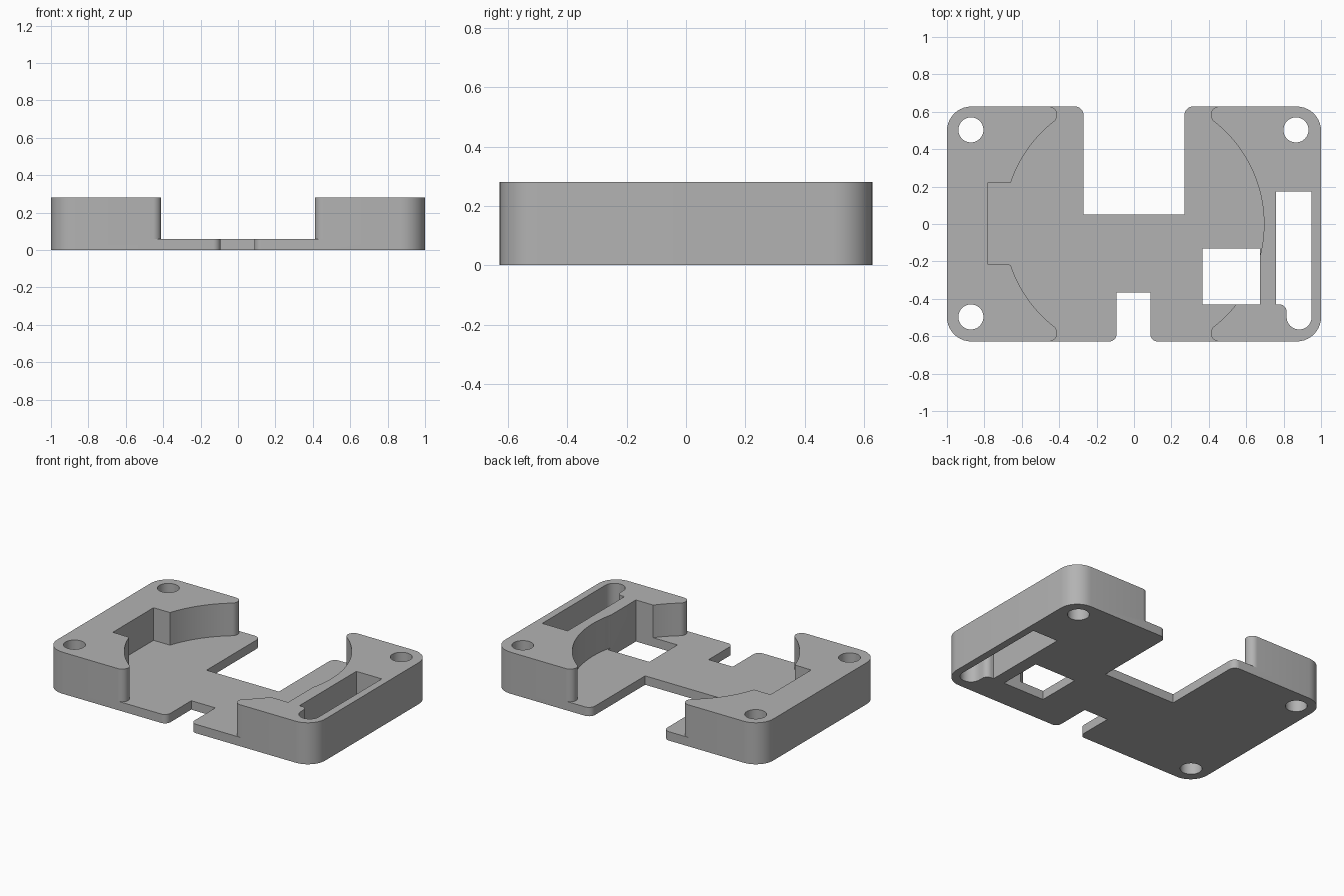
import bpy, bmesh, math
from mathutils import Vector

if "Cube" in bpy.data.objects:
    bpy.data.objects.remove(bpy.data.objects["Cube"])

H, FLOOR, Y = 0.28, 0.06, 0.628      # wall height, floor thickness, half depth
R, LIP = 0.695, 0.045                # pocket radius, rounded wall-end radius

grey = bpy.data.materials.new("grey plastic")
grey.diffuse_color = (0.45, 0.45, 0.45, 1)
grey.use_nodes = True
grey.node_tree.nodes["Principled BSDF"].inputs["Base Color"].default_value = grey.diffuse_color


def arc(cx, cy, r, a0, a1, n):
    """Points along an arc, angles in degrees."""
    angles = [math.radians(a0 + (a1 - a0) * i / n) for i in range(n + 1)]
    return [(cx + r * math.cos(a), cy + r * math.sin(a)) for a in angles]


def rounded(corners, n=10):
    """Polygon from (x, y, radius) with right-angle corners rounded."""
    pts = []
    for i, (x, y, r) in enumerate(corners):
        if r == 0:
            pts.append((x, y))
            continue
        p = Vector((x, y))
        u = (Vector(corners[i - 1][:2]) - p).normalized()
        v = (Vector(corners[(i + 1) % len(corners)][:2]) - p).normalized()
        c = p + (u + v) * r
        for k in range(n + 1):
            a = math.pi / 2 * k / n
            pts.append(tuple(c - v * r * math.cos(a) - u * r * math.sin(a)))
    return pts


def prism(name, pts, z0, z1):
    bm = bmesh.new()
    face = bm.faces.new([bm.verts.new((x, y, z0)) for x, y in pts])
    ext = bmesh.ops.extrude_face_region(bm, geom=[face])["geom"]
    for v in ext:
        if isinstance(v, bmesh.types.BMVert):
            v.co.z = z1
    bmesh.ops.recalc_face_normals(bm, faces=bm.faces)
    me = bpy.data.meshes.new(name)
    bm.to_mesh(me)
    bm.free()
    ob = bpy.data.objects.new(name, me)
    bpy.context.collection.objects.link(ob)
    me.materials.append(grey)
    return ob


# Block with rounded corners and the front and back notches
body = prism("mount_body", rounded([
    (-1, -Y, .13), (-.093, -Y, .04), (-.093, -.365, 0), (.087, -.365, 0),
    (.087, -Y, .04), (1, -Y, .13), (1, Y, .13), (.27, Y, .045),
    (.27, .05, 0), (-.27, .05, 0), (-.27, Y, .045), (-1, Y, .13)]), 0, H)

# Round pocket, open at front and back, with rounded wall ends and a left recess
lip_y = Y - LIP
lip_x = math.sqrt((R + LIP) ** 2 - lip_y ** 2)
t = math.degrees(math.atan2(lip_y, lip_x))
side = arc(0, 0, R, -t, t, 40)
tip = arc(lip_x, lip_y, LIP, 180 + t, 90, 14)[1:] + [(lip_x, .8)]
right = [(x, -y) for x, y in reversed(tip)] + side + tip
left = [(-x, y) for x, y in reversed(right) if abs(y) > .218 or abs(x) < .5]
recess_at = next(i for i, p in enumerate(left) if p[1] < 0)
edge = math.sqrt(R * R - .218 ** 2)
left[recess_at:recess_at] = [(-edge, .218), (-.783, .218),
                             (-.783, -.215), (-edge, -.218)]
pocket = prism("pocket_cutter", right + left, FLOOR, .5)

# Through openings: screw holes, square window and long cable slot
cutters = [pocket]
for x, y in ((-.872, .503), (.866, .503), (-.872, -.497)):
    cutters.append(prism("screw_hole_cutter", arc(x, y, .067, 0, 352.5, 47), -.1, .5))
cutters.append(prism("window_cutter", [(.365, -.43), (.675, -.43),
                                       (.675, -.13), (.365, -.13)], -.1, .5))
slot = [(.76, .175), (.95, .175)] + arc(.883, -.497, .067, 0, -180, 24)
slot += arc(.778, -.468, .038, 0, 90, 8) + [(.76, -.43)]
cutters.append(prism("slot_cutter", slot, -.1, .5))

bpy.context.view_layer.objects.active = body
body.select_set(True)
for c in cutters:
    mod = body.modifiers.new("cut", "BOOLEAN")
    mod.operation, mod.solver, mod.object = "DIFFERENCE", "EXACT", c
    bpy.ops.object.modifier_apply(modifier=mod.name)
    bpy.data.objects.remove(c)

bpy.ops.object.shade_smooth_by_angle(angle=math.radians(30))
